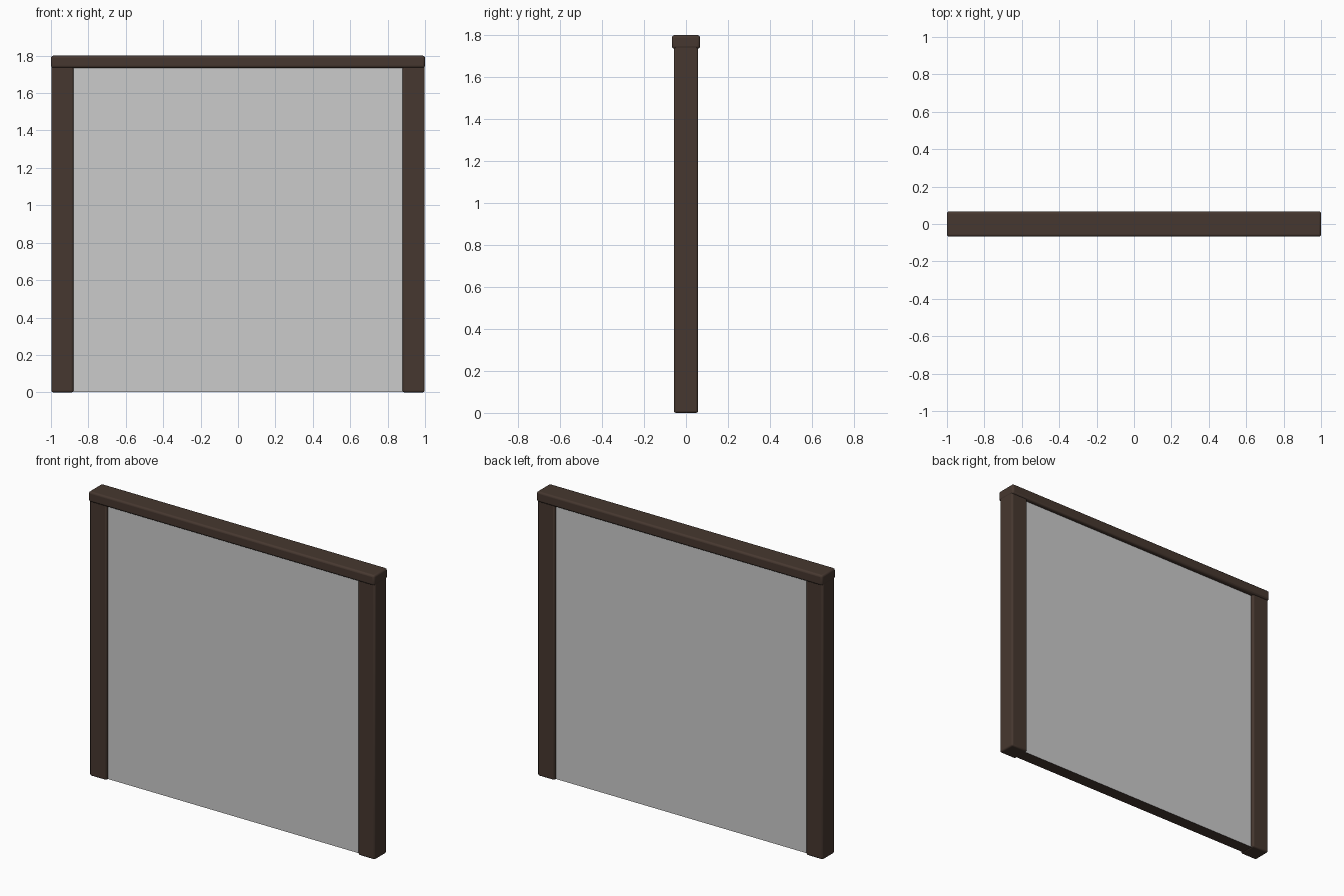
import bpy
import bmesh

cube = bpy.data.objects.get("Cube")
if cube:
    bpy.data.objects.remove(cube, do_unlink=True)


def material(name, rgb):
    mat = bpy.data.materials.new(name)
    mat.use_nodes = True
    mat.diffuse_color = (*rgb, 1)
    mat.node_tree.nodes["Principled BSDF"].inputs["Base Color"].default_value = (*rgb, 1)
    return mat


brown = material("dark_brown_frame", (0.062, 0.039, 0.029))
grey = material("light_grey_panel", (0.6, 0.6, 0.6))


def box(name, low, high, mats, bevel=0):
    """Axis-aligned box between two corners, with optional rounded edges."""
    bm = bmesh.new()
    bmesh.ops.create_cube(bm, size=1)
    for v in bm.verts:
        v.co = [h if c > 0 else l for c, l, h in zip(v.co, low, high)]
    mesh = bpy.data.meshes.new(name)
    bm.to_mesh(mesh)
    bm.free()
    for mat in mats:
        mesh.materials.append(mat)
    obj = bpy.data.objects.new(name, mesh)
    bpy.context.collection.objects.link(obj)
    if bevel:
        mod = obj.modifiers.new("rounded_edges", "BEVEL")
        mod.width = bevel
        mod.segments = 3
        bpy.ops.object.select_all(action="DESELECT")
        obj.select_set(True)
        bpy.context.view_layer.objects.active = obj
        bpy.ops.object.shade_smooth_by_angle()
    return obj


HEADER_BOTTOM, TOP = 1.735, 1.80
POST_INNER, POST_OUTER, POST_DEPTH = 0.88, 0.998, 0.058

# Side posts
box("left_post", (POST_INNER, -POST_DEPTH, 0),
    (POST_OUTER, POST_DEPTH, HEADER_BOTTOM + 0.02), [brown], 0.01)
box("right_post", (-POST_OUTER, -POST_DEPTH, 0),
    (-POST_INNER, POST_DEPTH, HEADER_BOTTOM + 0.02), [brown], 0.01)

# Top rail, slightly deeper than the posts
box("top_rail", (-1, -0.067, HEADER_BOTTOM), (1, 0.067, TOP), [brown], 0.012)

# Infill panel: grey front and back, brown edges
panel = box("panel", (-0.89, -0.04, 0.003), (0.89, 0.04, HEADER_BOTTOM + 0.01),
            [grey, brown])
for face in panel.data.polygons:
    face.material_index = 0 if abs(face.normal.y) > 0.5 else 1
